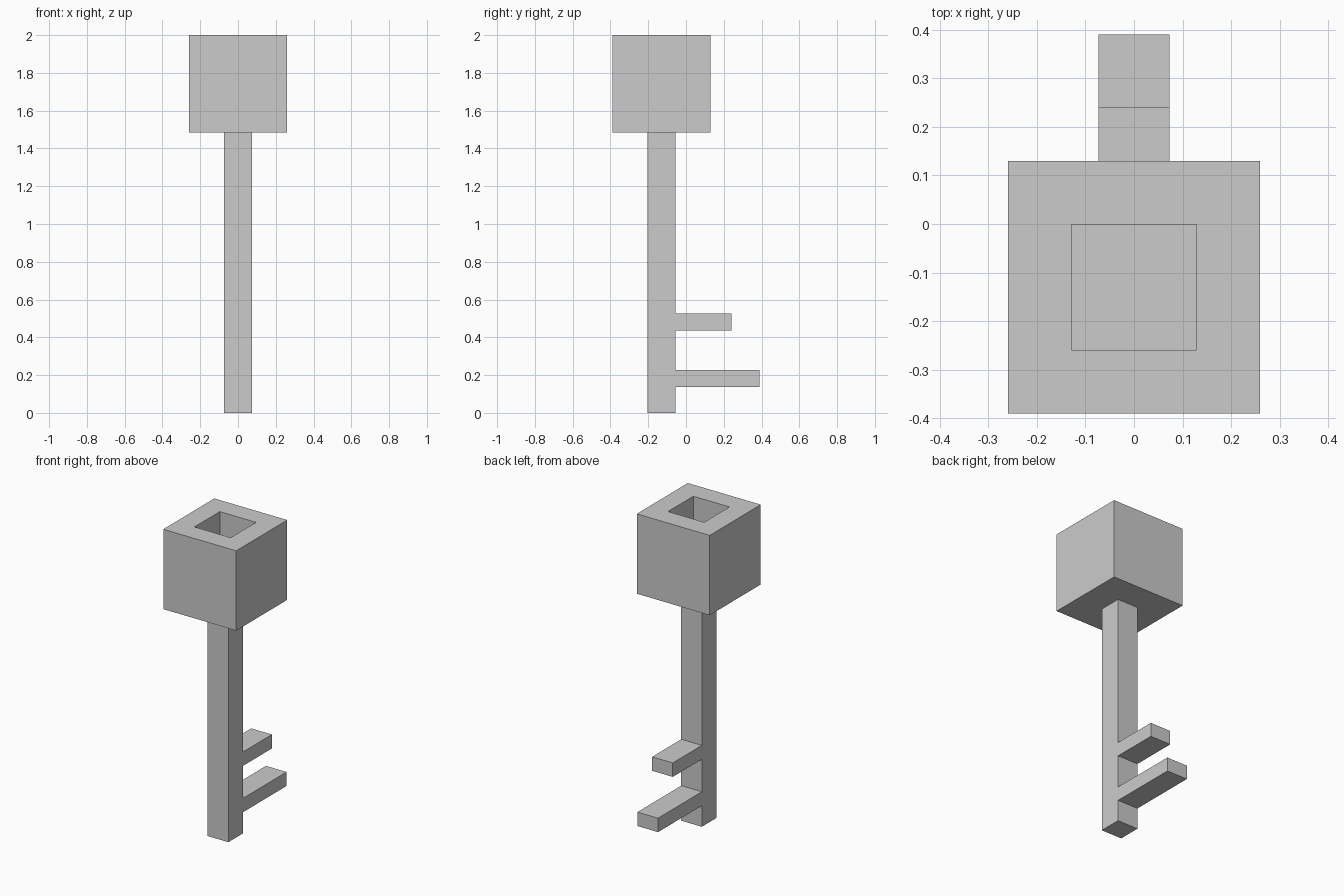
import bpy
import bmesh
from mathutils import Vector

if "Cube" in bpy.data.objects:
    bpy.data.objects.remove(bpy.data.objects["Cube"])

HALF = 0.0735      # half width of shaft and teeth
AXIS_Y = -0.13     # y of the shaft axis


def new_box(name, lo, hi, edit=None):
    """Box between two corners, with an optional bmesh edit step."""
    lo, hi = Vector(lo), Vector(hi)
    bm = bmesh.new()
    bmesh.ops.create_cube(bm, size=1)
    for v in bm.verts:
        v.co = Vector(c * s for c, s in zip(v.co, hi - lo)) + (lo + hi) / 2
    if edit:
        edit(bm)
    mesh = bpy.data.meshes.new(name)
    bm.to_mesh(mesh)
    bm.free()
    obj = bpy.data.objects.new(name, mesh)
    bpy.context.collection.objects.link(obj)
    return obj


def sink_socket(bm):
    """Inset the top face and push it down to form the square socket."""
    bm.normal_update()
    top = max(bm.faces, key=lambda f: f.calc_center_median().z)
    bmesh.ops.inset_region(bm, faces=[top], thickness=0.26 - 0.075)
    floor = bmesh.ops.extrude_face_region(bm, geom=[top])["geom"]
    verts = [g for g in floor if isinstance(g, bmesh.types.BMVert)]
    bmesh.ops.delete(bm, geom=[top], context='FACES_ONLY')
    bmesh.ops.translate(bm, verts=verts, vec=(0, 0, -0.51))
    bmesh.ops.recalc_face_normals(bm, faces=bm.faces)


# Cube head with the deep socket on top
new_box("key_head", (-0.26, AXIS_Y - 0.26, 1.485), (0.26, AXIS_Y + 0.26, 2.0), sink_socket)

# Shaft
back = AXIS_Y + HALF
new_box("key_shaft", (-HALF, AXIS_Y - HALF, 0), (HALF, back, 1.485))

# Teeth reaching backwards from the shaft
for name, z, reach in (("lower_tooth", 0.136, 0.39), ("upper_tooth", 0.435, 0.24)):
    new_box(name, (-HALF, back, z), (HALF, reach, z + 0.09))
